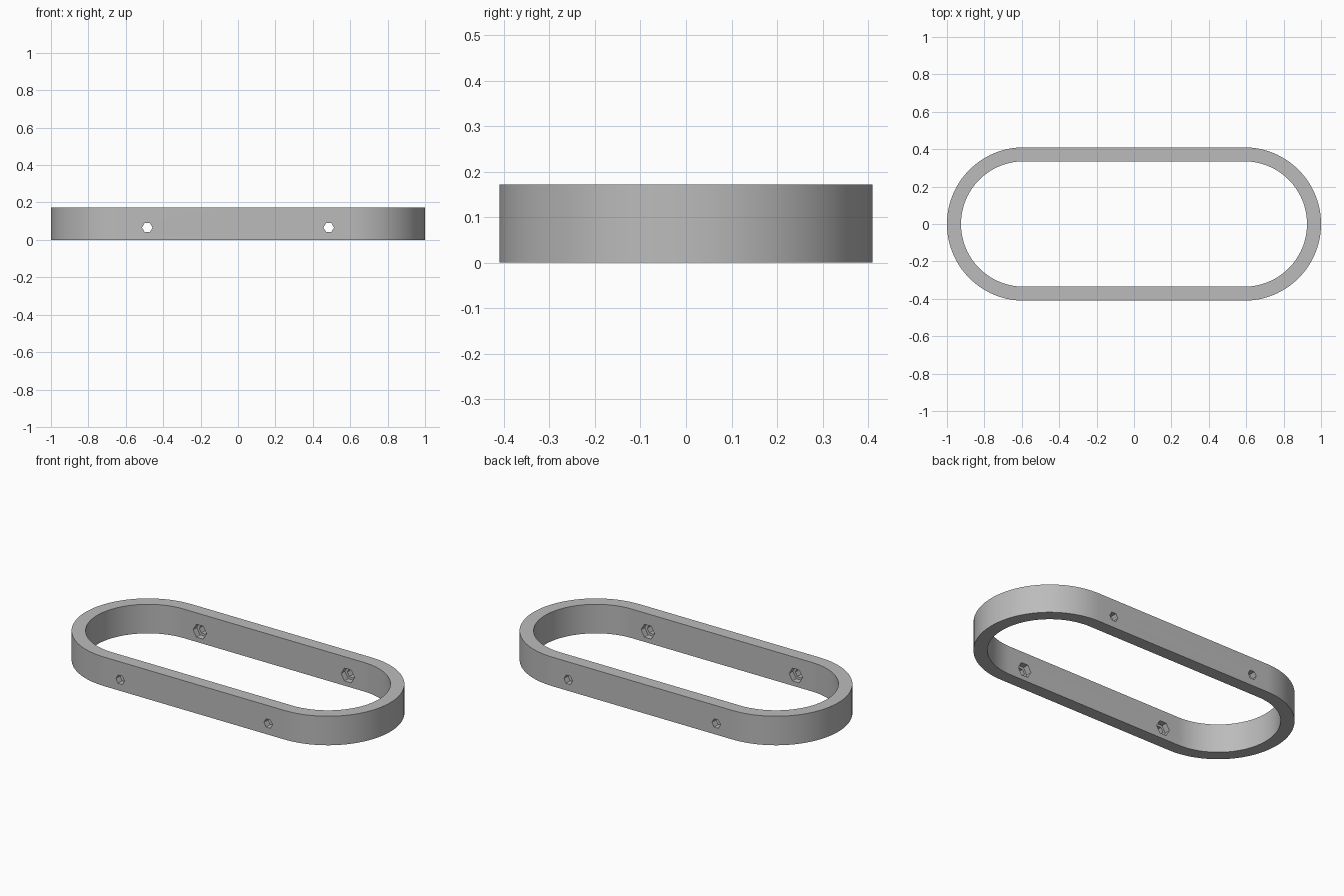
import bpy, bmesh, math

if "Cube" in bpy.data.objects:
    bpy.data.objects.remove(bpy.data.objects["Cube"])

HALF_LENGTH, RADIUS, WALL, HEIGHT = 1.0, 0.41, 0.075, 0.172
HOLE_X, HOLE_Z = 0.485, 0.066
STEPS = 50  # segments per rounded end

grey = bpy.data.materials.new("plain grey")
grey.use_nodes = True
colour = (0.5, 0.5, 0.5, 1)
grey.diffuse_color = colour
grey.node_tree.nodes["Principled BSDF"].inputs["Base Color"].default_value = colour


def stadium(r):
    """Outline of two half circles joined by straight sides."""
    cx = HALF_LENGTH - RADIUS
    pts = []
    for side, start in ((1, -math.pi / 2), (-1, math.pi / 2)):
        for i in range(STEPS + 1):
            a = start + math.pi * i / STEPS
            pts.append((side * cx + r * math.cos(a), r * math.sin(a)))
    return pts


# Oval band: outer and inner walls with flat rims
bm = bmesh.new()
outer, inner = stadium(RADIUS), stadium(RADIUS - WALL)
loops = [[bm.verts.new((x, y, z)) for x, y in pts]
         for pts, z in ((outer, 0), (outer, HEIGHT), (inner, HEIGHT), (inner, 0))]
n = len(outer)
for k in range(4):
    a, b = loops[k], loops[(k + 1) % 4]
    for i in range(n):
        j = (i + 1) % n
        bm.faces.new((a[i], a[j], b[j], b[i]))
bmesh.ops.recalc_face_normals(bm, faces=bm.faces)
mesh = bpy.data.meshes.new("oval_band")
bm.to_mesh(mesh)
bm.free()
band = bpy.data.objects.new("oval_band", mesh)
bpy.context.collection.objects.link(band)
mesh.materials.append(grey)


def hex_cut(name, x, y, radius, depth):
    """Cut a hexagonal hole along y, corners pointing sideways."""
    bpy.ops.mesh.primitive_cylinder_add(
        vertices=6, radius=radius, depth=depth,
        location=(x, y, HOLE_Z), rotation=(math.pi / 2, math.pi / 2, 0))
    cutter = bpy.context.object
    cutter.name = name
    cutter.rotation_euler = (math.pi / 2, math.radians(30), 0)
    cutter.hide_render = True
    cutter.hide_set(True)
    cutter.data.materials.append(grey)
    mod = band.modifiers.new(name, "BOOLEAN")
    mod.operation = "DIFFERENCE"
    mod.solver = "EXACT"
    mod.object = cutter


# Bolt holes through both long walls, with nut pockets on the inside
NUT_DEPTH = 0.035
for x in (-HOLE_X, HOLE_X):
    for s in (-1, 1):
        hex_cut("bolt_hole_cutter", x, s * (RADIUS - WALL / 2), 0.028, 0.2)
        hex_cut("nut_pocket_cutter", x, s * (RADIUS - WALL), 0.044, NUT_DEPTH * 2)

# Bake the cuts and remove the cutters
bpy.context.view_layer.update()
cut_mesh = bpy.data.meshes.new_from_object(
    band.evaluated_get(bpy.context.evaluated_depsgraph_get()))
band.modifiers.clear()
band.data = cut_mesh
for ob in [o for o in bpy.data.objects if "_cutter" in o.name]:
    bpy.data.objects.remove(ob)

# Smooth walls, crisp rims and holes
bpy.ops.object.select_all(action="DESELECT")
bpy.context.view_layer.objects.active = band
band.select_set(True)
bpy.ops.object.shade_smooth_by_angle(angle=math.radians(20))
